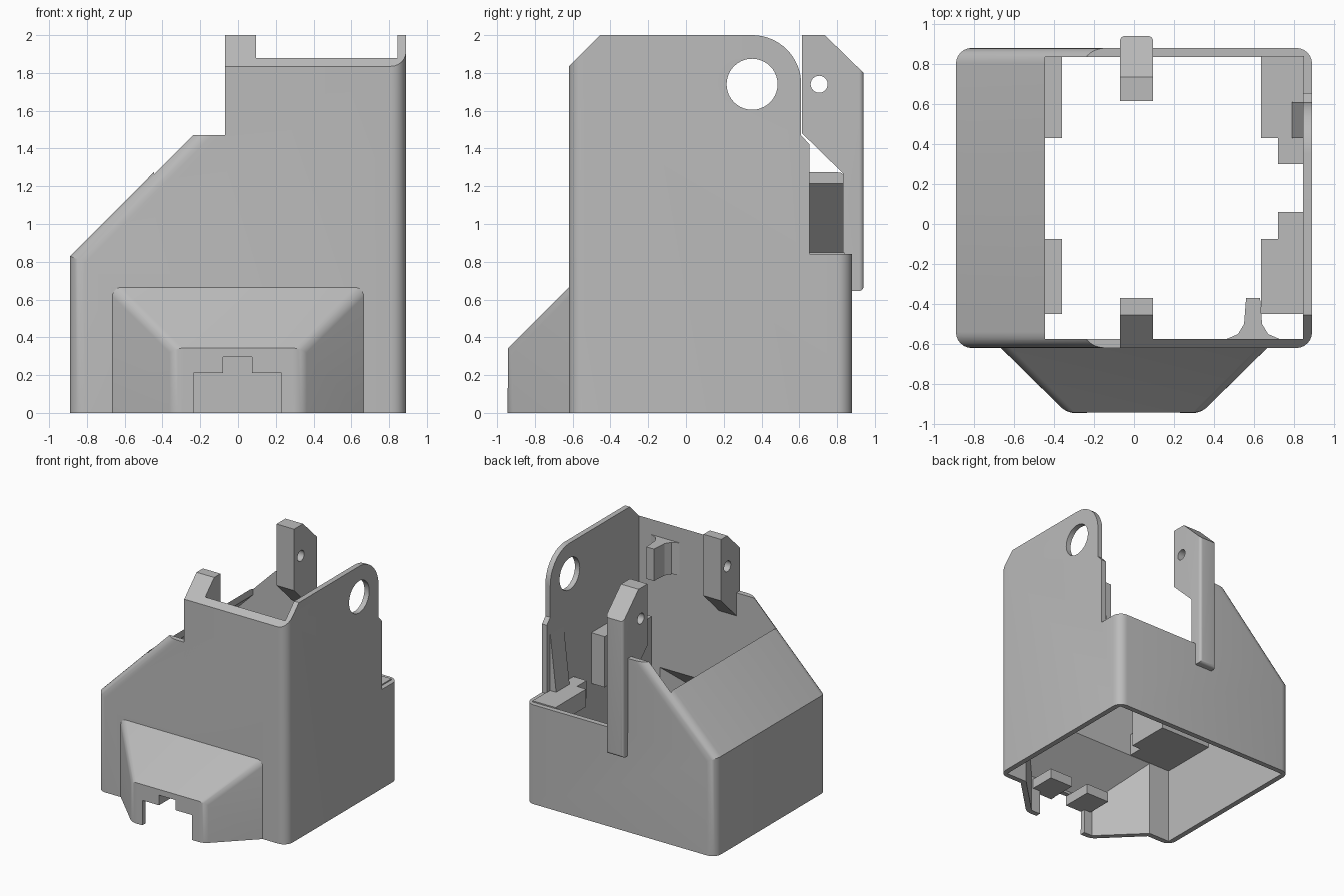
import bpy, bmesh, math
from mathutils import Vector

cube = bpy.data.objects.get("Cube")
if cube:
    bpy.data.objects.remove(cube, do_unlink=True)

grey = bpy.data.materials.new("plain grey")
grey.use_nodes = True
grey.diffuse_color = (0.5, 0.5, 0.5, 1)
grey.node_tree.nodes["Principled BSDF"].inputs["Base Color"].default_value = (0.5, 0.5, 0.5, 1)


def finish(name, bm, rule=None, radius=0.0):
    """Bevel the edges chosen by the rule and make the object."""
    bmesh.ops.recalc_face_normals(bm, faces=bm.faces)
    if rule:
        edges = [e for e in bm.edges if rule(e.verts[0].co, e.verts[1].co)]
        bmesh.ops.bevel(bm, geom=edges, offset=radius, segments=6,
                        profile=0.5, affect='EDGES')
    mesh = bpy.data.meshes.new(name)
    bm.to_mesh(mesh)
    bm.free()
    ob = bpy.data.objects.new(name, mesh)
    bpy.context.collection.objects.link(ob)
    mesh.materials.append(grey)
    return ob


def prism(name, pts, axis, a, b, rule=None, radius=0.0):
    """Extrude a flat outline along an axis from a to b."""
    place = {'x': lambda p, t: (t, p[0], p[1]),
             'y': lambda p, t: (p[0], t, p[1]),
             'z': lambda p, t: (p[0], p[1], t)}[axis]
    bm = bmesh.new()
    low = [bm.verts.new(place(p, a)) for p in pts]
    high = [bm.verts.new(place(p, b)) for p in pts]
    bm.faces.new(low)
    bm.faces.new(high)
    for i in range(len(pts)):
        j = (i + 1) % len(pts)
        bm.faces.new((low[i], low[j], high[j], high[i]))
    return finish(name, bm, rule, radius)


def frustum(name, back, front, z0, rule=None, radius=0.0):
    """Hood shape; back and front are (y, half width, top)."""
    bm = bmesh.new()
    rings = [[bm.verts.new(c) for c in ((-w, y, z0), (w, y, z0), (w, y, t), (-w, y, t))]
             for y, w, t in (back, front)]
    bm.faces.new(rings[0])
    bm.faces.new(rings[1])
    for i in range(4):
        j = (i + 1) % 4
        bm.faces.new((rings[0][i], rings[0][j], rings[1][j], rings[1][i]))
    return finish(name, bm, rule, radius)


def disc(y, z, r, n=40):
    return [(y + r * math.cos(2 * math.pi * i / n), z + r * math.sin(2 * math.pi * i / n))
            for i in range(n)]


def box(x0, x1, z0, z1):
    return [(x0, z0), (x1, z0), (x1, z1), (x0, z1)]


def cut(ob, cutter, keep=False):
    cutter.hide_render = True
    mod = ob.modifiers.new("cut", 'BOOLEAN')
    mod.operation = 'DIFFERENCE'
    mod.solver = 'EXACT'
    mod.object = cutter
    bpy.context.view_layer.objects.active = ob
    bpy.ops.object.modifier_apply(modifier=mod.name)
    if not keep:
        bpy.data.objects.remove(cutter, do_unlink=True)


# Main housing: side outline with rounded upright and sloping corners
def body_corner(p, q):
    along_y = abs(p.y - q.y) > 0.1
    upright = abs(p.x - q.x) < 0.01 and abs(p.x) > 0.8
    slope = abs(p.x - q.x) > 0.1 and abs(p.z - q.z) > 0.1
    return not along_y and (upright or slope)


body = prism("housing", [(-.89, 0), (.89, 0), (.89, 2), (-.07, 2), (-.07, 1.47),
                         (-.25, 1.47), (-.89, .83)], 'y', -.62, .88, body_corner, .08)
cut(body, prism("cavity", [(-.845, -.1), (.845, -.1), (.845, 2.1), (-.445, 2.1),
                           (-.445, 1.215), (-.845, .815)], 'y', -.575, .835))
# Front top chamfer
cut(body, prism("chamfer", [(-.7, 1.755), (-.455, 2), (-.455, 2.1), (-.7, 2.1)], 'x', -1, 1))
# Rear opening with a rounded ear on the side wall
arc = [(.35 + .26 * math.sin(a), 1.74 + .26 * math.cos(a))
       for a in [i * math.pi / 32 for i in range(17)]]
cut(body, prism("rear_opening", [(.35, 2.1)] + arc +
                [(.61, 1.47), (.655, 1.42), (.655, .84), (1, .84), (1, 2.1)], 'x', -.071, 1))
cut(body, prism("ear_hole", disc(.35, 1.74, .135), 'x', .7, 1))


# Front hood, hollow and open to the housing
def hood_corner(p, q):
    front = p.y < -.9 and q.y < -.9
    upright = front and abs(p.x - q.x) < .01
    slanted = abs(p.y - q.y) > .1 and p.z > .1 and q.z > .1
    return upright or slanted


hood = frustum("front_hood", (-.62, .665, .665), (-.945, .335, .34), 0, hood_corner, .04)
hollow = frustum("hood_hollow", (-.57, .652, .652), (-.9, .316, .316), -.1)
cut(body, hollow, keep=True)
cut(hood, hollow)
cut(hood, prism("hood_notch", [(-.235, -.1), (.23, -.1), (.23, .21), (.075, .21),
                               (.075, .295), (-.08, .295), (-.08, .21), (-.235, .21)],
                'y', -1, -.88))
parts = [body, hood]
for side, label in ((-1, "right"), (1, "left")):
    parts.append(prism(label + "_hood_shelf", box(*sorted((side * .08, side * .3)), .21, .295),
                       'y', -.91, -.68))

# Front and rear mounting tabs
front_tab = prism("front_tab", [(-.37, 2), (-.455, 2), (-.62, 1.835), (-.62, 1.27),
                                (-.58, 1.27), (-.37, 1.48)], 'x', -.07, .095)
cut(front_tab, prism("tab_hole", disc(-.455, 1.74, .045, 24), 'x', -.3, .3))
rear_tab = prism("rear_tab", [(.615, 2), (.735, 2), (.94, 1.8), (.94, .645), (.84, .645),
                              (.83, .84), (.83, 1.27), (.615, 1.48)], 'x', -.07, .095,
                 lambda p, q: p.y > .93 and q.y > .93 and min(p.z, q.z) < 1.7, .025)
cut(rear_tab, prism("tab_hole", disc(.705, 1.74, .045, 24), 'x', -.3, .3))
parts += [front_tab, rear_tab]

# Inner corner ledges
parts += [
    prism("right_front_ledge", [(-.85, -.58), (-.445, -.58), (-.445, -.45), (-.36, -.45),
                                (-.36, -.075), (-.85, -.075)], 'z', .65, .84),
    prism("right_front_block", box(-.55, -.36, -.45, -.075), 'z', .84, 1.1),
    prism("right_rear_ledge", box(-.85, -.36, .43, .84), 'z', .65, .85),
    prism("left_rear_ledge", [(.85, .84), (.635, .84), (.635, .43), (.72, .43),
                              (.72, .3), (.85, .3)], 'z', .7, .85),
    prism("left_front_ledge", [(.85, -.45), (.635, -.45), (.635, -.075), (.72, -.075),
                               (.72, .06), (.85, .06)], 'z', .7, 1.13),
    # Wedge inside the side wall and filleted bracket on the front wall
    prism("side_wedge", [(.85, 1.37), (.79, .85), (.85, .85)], 'y', .43, .61),
    prism("front_bracket", [(.45, -.58), (.52, -.55), (.55, -.5), (.56, -.37), (.63, -.37),
                            (.64, -.5), (.67, -.55), (.74, -.58)], 'z', 1.48, 1.75),
]

# Smooth the rounded corners, keep the hard edges
bpy.ops.object.select_all(action='DESELECT')
for ob in parts:
    ob.select_set(True)
bpy.context.view_layer.objects.active = body
bpy.ops.object.shade_smooth_by_angle(angle=math.radians(25))
